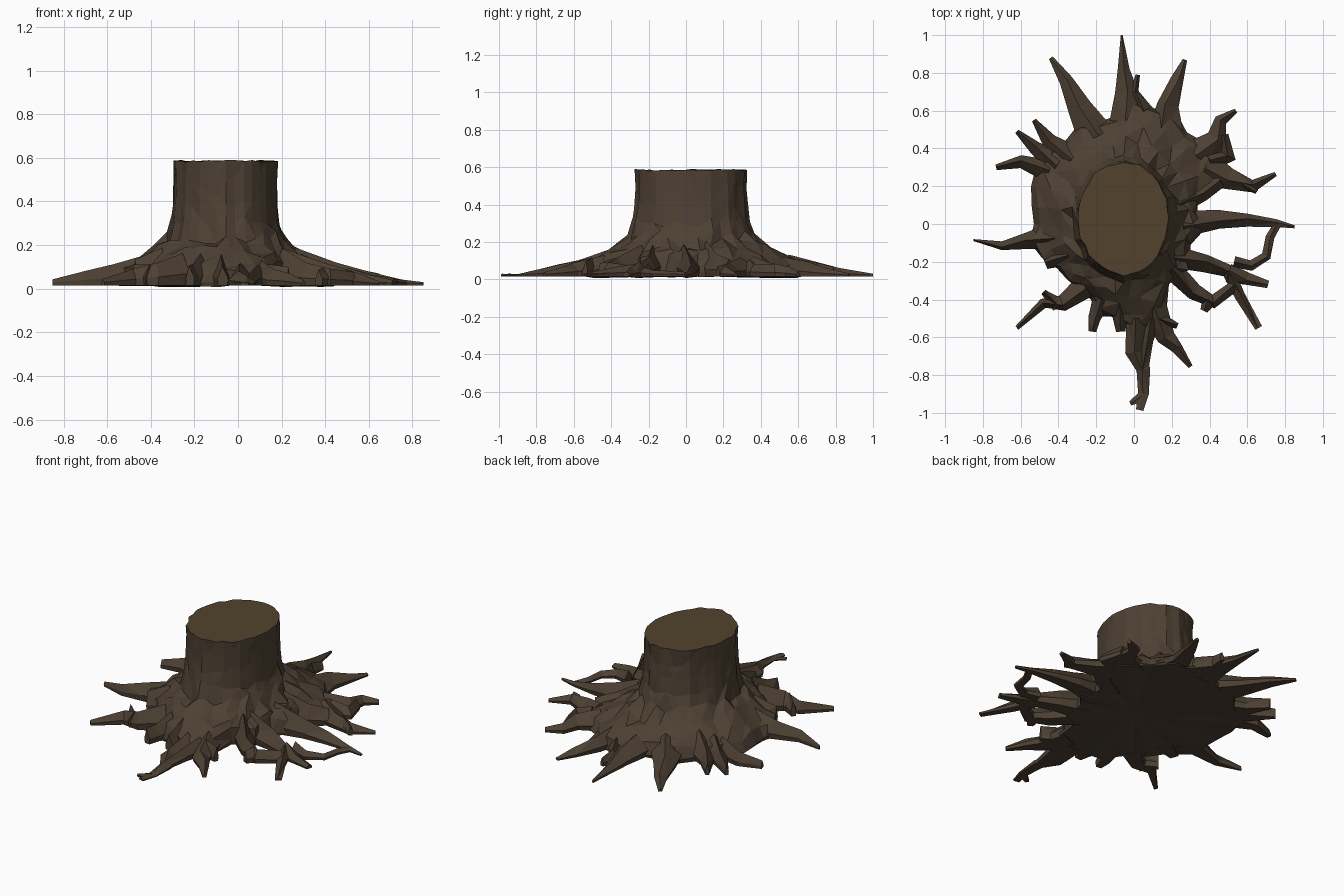
import bpy, bmesh, math, random
from mathutils import Vector

if "Cube" in bpy.data.objects:
    bpy.data.objects.remove(bpy.data.objects["Cube"])

random.seed(7)
C = Vector((-0.055, 0.03))      # trunk centre
A, B = 0.24, 0.30               # trunk half widths


def material(name, rgb):
    m = bpy.data.materials.new(name)
    m.diffuse_color = (*rgb, 1)
    m.use_nodes = True
    m.node_tree.nodes["Principled BSDF"].inputs["Base Color"].default_value = m.diffuse_color
    return m


bark = material("bark", (0.075, 0.052, 0.033))
wood = material("cut_wood", (0.085, 0.055, 0.026))


def jit(a):
    return random.uniform(-a, a)


def height(p):
    """Top of the root flare, falling with distance from the trunk."""
    v = Vector(p) - C
    t = math.atan2(v.y, v.x)
    d = max(0, v.length - 1 / math.hypot(math.cos(t) / A, math.sin(t) / B))
    prof = [(0, .27), (.05, .205), (.14, .16), (.22, .128), (.33, .1),
            (.43, .08), (.55, .045), (.68, .022), (2, .022)]
    for (d0, h0), (d1, h1) in zip(prof, prof[1:]):
        if d <= d1:
            return h0 + (h1 - h0) * (d - d0) / (d1 - d0)


def finish(bm, name, mats):
    bmesh.ops.triangulate(bm, faces=[f for f in bm.faces if len(f.verts) == 4],
                          quad_method='SHORT_EDGE')
    bmesh.ops.recalc_face_normals(bm, faces=bm.faces)
    me = bpy.data.meshes.new(name)
    bm.to_mesh(me)
    bm.free()
    for m in mats:
        me.materials.append(m)
    ob = bpy.data.objects.new(name, me)
    bpy.context.collection.objects.link(ob)


def bridge(bm, r0, r1, closed=True):
    n = len(r0)
    for i in range(n if closed else n - 1):
        j = (i + 1) % n
        bm.faces.new((r0[i], r0[j], r1[j], r1[i]))


# Stump: trunk rings that flare into an uneven skirt, one outline radius per 10 degrees
outline = [.40, .34, .36, .54, .58, .57, .56, .64, .62, .70, .58, .57,
           .60, .57, .60, .60, .58, .55, .53, .56, .52, .47, .46, .45,
           .46, .52, .50, .57, .58, .50, .37, .35, .38, .34, .32, .35]
N = len(outline)
ang = [2 * math.pi * i / N for i in range(N)]
groove = [1 + jit(.025) for _ in ang]
bm = bmesh.new()
rings = []
for z, s in [(.585, 1), (.50, .99), (.40, 1.0), (.31, 1.035), (.235, 1.12)]:
    ring = []
    for a, g in zip(ang, groove):
        k = s * (g + jit(.012))
        dz = jit(.006) if z > .58 else jit(.03)
        ring.append(bm.verts.new((C.x + A * k * math.cos(a), C.y + B * k * math.sin(a), z + dz)))
    rings.append(ring)
base = rings[-1]
for t, drop in [(.3, 1), (.62, .93), (.88, .75), (1, .25), (.97, 0)]:
    ring = []
    for i, a in enumerate(ang):
        o = Vector((math.cos(a), math.sin(a))) * outline[i]
        p = base[i].co.xy.lerp(o, t)
        if 0 < t < .9:
            p += Vector((jit(.018), jit(.018)))
        z = height(p) * drop * (1 + jit(.14)) if drop else .015 + jit(.008)
        ring.append(bm.verts.new((p.x, p.y, z)))
    rings.append(ring)
for r0, r1 in zip(rings, rings[1:]):
    bridge(bm, r0, r1)
# underside
hub = bm.verts.new((0, 0, .02))
last = rings[-1]
for i in range(N):
    bm.faces.new((last[i], last[(i + 1) % N], hub))
# cut top
bm.faces.new(rings[0]).material_index = 1
finish(bm, "stump", [bark, wood])


def root(name, w, pts, end=.012):
    """Ridged root following plan points, tapering from half width w."""
    bm = bmesh.new()
    pts = [Vector(p) for p in pts]
    n = len(pts)
    prev = None
    for i, p in enumerate(pts):
        d = (pts[min(i + 1, n - 1)] - pts[max(i - 1, 0)]).normalized()
        side = Vector((-d.y, d.x))
        hw = w + (end - w) * (i / (n - 1)) ** .8
        top = max(height(p), .03) * (1 + jit(.06))
        ring = []
        for s, z in [(-.85, .015), (-1, .02 + .3 * (top - .02)), (jit(.3), top),
                     (1, .02 + .35 * (top - .02)), (.85, .015)]:
            q = p + side * s * hw
            ring.append(bm.verts.new((q.x, q.y, z)))
        if prev:
            bridge(bm, prev, ring)
        else:
            bm.faces.new(ring)
        prev = ring
    bm.faces.new(prev)
    finish(bm, name, [bark])


# Back roots
root("back_left_root", .10, [(-.2, .46), (-.29, .62), (-.36, .76), (-.44, .88)])
root("back_root", .10, [(-.03, .55), (-.04, .70), (-.055, .82), (-.065, 1.0)], .005)
root("back_small_root", .04, [(.06, .6), (.0, .70), (.02, .79)])
root("back_right_root", .09, [(.17, .5), (.18, .63), (.23, .77), (.27, .87)])
# Left roots
root("left_upper_root", .08, [(-.33, .34), (-.45, .44), (-.53, .55)])
root("left_middle_root", .07, [(-.4, .32), (-.52, .40), (-.62, .49)])
root("left_lower_root", .06, [(-.45, .28), (-.6, .33), (-.73, .30)], .015)
root("left_root", .07, [(-.42, -.06), (-.57, -.09), (-.7, -.115), (-.85, -.085)], .005)
root("left_stub_root", .06, [(-.35, -.16), (-.47, -.21)], .03)
root("front_left_root", .065, [(-.26, -.33), (-.38, -.42), (-.48, -.42), (-.62, -.55)])
root("front_left_fork", .04, [(-.4, -.43), (-.48, -.36)], .015)
# Front roots
root("front_stub_left", .05, [(-.17, -.4), (-.21, -.50), (-.22, -.57)], .02)
root("front_stub_middle", .05, [(-.08, -.42), (-.07, -.57)], .025)
root("front_root", .06, [(.02, -.5), (.0, -.68), (.05, -.77), (.05, -.9), (.03, -.985)], .02)
root("front_toe", .03, [(.05, -.91), (-.02, -.95)], .012)
root("front_inner_fork", .04, [(.1, -.5), (.07, -.62), (.05, -.78)], .025)
root("front_right_root", .075, [(.1, -.44), (.17, -.60), (.23, -.66), (.3, -.755)])
root("front_right_side_fork", .035, [(.13, -.5), (.23, -.54)], .015)
# Right roots
root("right_root", .07, [(.26, .0), (.45, .025), (.6, .02), (.75, .005), (.85, -.015)], .008)
root("right_loop", .02, [(.76, .0), (.72, -.07), (.70, -.17), (.62, -.22), (.53, -.2)], .03)
root("right_low_root", .06, [(.2, -.17), (.38, -.21), (.5, -.25), (.56, -.38), (.66, -.55)], .02)
root("right_low_fork", .05, [(.5, -.26), (.6, -.29), (.71, -.32)], .02)
root("right_low_inner", .055, [(.2, -.24), (.32, -.36), (.42, -.41), (.53, -.33)], .03)
root("right_inner_stub", .04, [(.4, -.4), (.37, -.46)], .02)
root("right_upper_root", .09, [(.38, .3), (.5, .24), (.63, .2), (.75, .265)])
root("right_upper_fork", .035, [(.58, .22), (.65, .17)], .012)
root("right_back_root", .09, [(.33, .36), (.44, .45), (.46, .55), (.54, .60)])
root("right_back_spur", .06, [(.4, .34), (.5, .36), (.47, .47)], .03)
root("right_bridge_root", .05, [(.24, .1), (.36, .17), (.45, .24)], .05)
